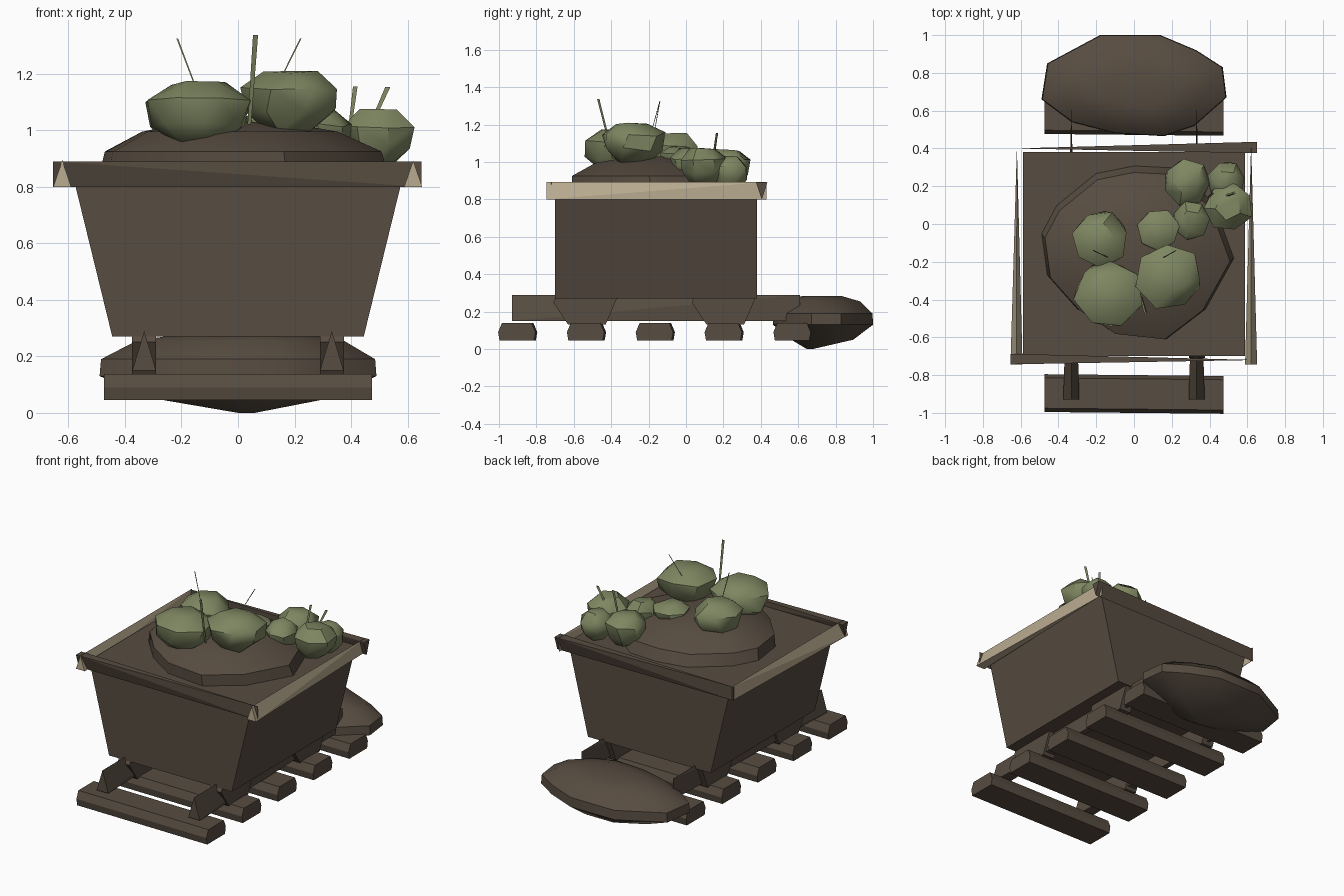
import bpy, bmesh, math, random
from mathutils import Vector

random.seed(4)
cube = bpy.data.objects.get("Cube")
if cube:
    bpy.data.objects.remove(cube, do_unlink=True)


def material(name, rgb):
    m = bpy.data.materials.new(name)
    m.use_nodes = True
    m.diffuse_color = (*rgb, 1)
    m.node_tree.nodes["Principled BSDF"].inputs["Base Color"].default_value = (*rgb, 1)
    return m


BROWN = material("dark brown wood", (0.095, 0.072, 0.052))
TAN = material("pale tan trim", (0.49, 0.41, 0.28))
GREEN = material("olive green", (0.21, 0.24, 0.12))


def finish(bm, name, mat, smooth=None):
    bmesh.ops.recalc_face_normals(bm, faces=bm.faces)
    mesh = bpy.data.meshes.new(name)
    bm.to_mesh(mesh)
    bm.free()
    mesh.materials.append(mat)
    obj = bpy.data.objects.new(name, mesh)
    bpy.context.collection.objects.link(obj)
    if smooth:
        bpy.ops.object.select_all(action='DESELECT')
        obj.select_set(True)
        bpy.context.view_layer.objects.active = obj
        bpy.ops.object.shade_smooth_by_angle(angle=math.radians(smooth))
    return obj


def hull(name, points, mat, smooth=None):
    """Convex solid around a few points."""
    bm = bmesh.new()
    for p in points:
        bm.verts.new(p)
    res = bmesh.ops.convex_hull(bm, input=bm.verts)
    junk = {v for v in res["geom_interior"] if isinstance(v, bmesh.types.BMVert)}
    bmesh.ops.delete(bm, geom=list(junk), context='VERTS')
    bmesh.ops.dissolve_limit(bm, angle_limit=0.02, verts=bm.verts, edges=bm.edges)
    return finish(bm, name, mat, smooth)


def wedge(name, start, end, half, z0, z1, mat, point_up=True):
    """Beam with a triangular start that narrows to an upright edge."""
    a, b = Vector(start), Vector(end)
    along = (b - a).normalized()
    side = Vector((-along.y, along.x)) * half
    base, tip = (z0, z1) if point_up else (z1, z0)
    pts = [(*(a + side), base), (*(a - side), base), (*a, tip), (*b, z0), (*b, z1)]
    return hull(name, pts, mat)


def ringed(name, outline, rings, mat, smooth):
    """Lump made of one outline scaled at several heights: (z, scale, dy)."""
    cx = sum(p[0] for p in outline) / len(outline)
    cy = sum(p[1] for p in outline) / len(outline)
    pts = []
    for z, s, dy in rings:
        for x, y in outline:
            pts.append((cx + (x - cx) * s, cy + (y - cy) * s + dy, z))
    return hull(name, pts, mat, smooth)


# Tapered cart body
hull("cart_body", [(sx * x, y, z) for sx in (-1, 1) for y in (-0.70, 0.38)
                   for x, z in ((0.445, 0.27), (0.588, 0.855))], BROWN)

# Rim bars round the top
wedge("front_rim", (-0.655, -0.715), (0.65, -0.72), 0.028, 0.80, 0.89, BROWN, False)
wedge("back_rim", (0.65, 0.405), (-0.63, 0.40), 0.03, 0.80, 0.89, BROWN, False)
wedge("right_rim", (-0.622, -0.745), (-0.62, 0.41), 0.032, 0.80, 0.893, TAN)
wedge("left_rim", (0.62, -0.745), (0.62, 0.43), 0.032, 0.80, 0.893, TAN)

# Track rails and wheels
for side, sx in (("right", -1), ("left", 1)):
    wedge(side + "_track_rail", (sx * 0.332, -0.93), (sx * 0.332, 0.61), 0.042,
          0.15, 0.29, BROWN)
    for end, cy in (("front", -0.54), ("back", 0.20)):
        profile = [(-0.17, 0.25), (-0.09, 0.13), (0.11, 0.13), (0.17, 0.27),
                   (0.10, 0.38), (-0.10, 0.38)]
        hull(f"{end}_{side}_wheel", [(sx * x, cy + y, z) for x in (0.29, 0.375)
                                     for y, z in profile], BROWN)

# Sleepers under the track
for i in range(5):
    cy = -0.9 + i * 0.368
    section = [(-0.092, 0.045), (0.092, 0.045), (-0.1, 0.09), (0.1, 0.09),
               (-0.08, 0.138), (0.08, 0.138)]
    hull(f"sleeper_{i + 1}", [(x, cy + y - x * 0.01, z) for x in (-0.475, 0.475)
                              for y, z in section], BROWN)

# Boulder behind the cart
boulder_outline = [(-0.49, 0.66), (-0.46, 0.85), (-0.18, 1.0), (0.14, 1.0),
                   (0.33, 0.92), (0.47, 0.83), (0.49, 0.67), (0.32, 0.52),
                   (0.16, 0.465), (-0.10, 0.48), (-0.33, 0.54)]
ringed("boulder", boulder_outline,
       [(0.0, 0.06, -0.06), (0.05, 0.62, 0), (0.13, 1, 0), (0.19, 0.99, 0),
        (0.255, 0.75, 0), (0.283, 0.4, 0)], BROWN, 40)

# Earth heaped in the cart
mound_outline = [(-0.49, -0.05), (-0.41, 0.10), (-0.20, 0.27), (0.0, 0.31),
                 (0.20, 0.30), (0.42, 0.12), (0.53, -0.18), (0.38, -0.45),
                 (0.17, -0.61), (-0.10, -0.58), (-0.30, -0.45), (-0.46, -0.27)]
ringed("earth_mound", mound_outline,
       [(0.85, 1, 0), (0.925, 0.96, -0.02), (0.995, 0.68, -0.03), (1.03, 0.32, 0)],
       BROWN, 35)

# Green fruit: x, y, z, radius, height radius
fruit = [(-0.135, -0.37, 1.06, 0.18, 0.115), (0.185, -0.28, 1.105, 0.175, 0.11),
         (-0.18, -0.08, 1.05, 0.15, 0.10), (0.28, 0.22, 0.965, 0.125, 0.10),
         (0.50, 0.09, 0.975, 0.13, 0.095), (0.30, 0.02, 0.985, 0.10, 0.085),
         (0.13, -0.03, 1.02, 0.11, 0.06), (0.49, 0.23, 0.94, 0.10, 0.09)]
for i, (x, y, z, r, h) in enumerate(fruit):
    pts = []
    for lift, width, count in ((-1, 0.5, 5), (-0.35, 0.93, 7), (0.4, 1, 7), (0.97, 0.55, 5)):
        turn = random.uniform(0, 1)
        for k in range(count):
            a = turn + k * math.tau / count
            w = r * width * random.uniform(0.94, 1.06)
            dz = h * lift + random.uniform(-0.1, 0.1) * h
            pts.append((x + w * math.cos(a), y + w * math.sin(a), z + dz))
    hull(f"fruit_{i + 1}", pts, GREEN, 38)

# Stalks: foot, tip, half width at the tip
stalks = [((-0.13, -0.18, 1.10), (-0.215, -0.14, 1.325), 0.003),
          ((0.04, -0.39, 1.02), (0.062, -0.47, 1.337), 0.009),
          ((0.15, -0.18, 1.18), (0.222, -0.14, 1.325), 0.003),
          ((0.395, 0.145, 1.0), (0.415, 0.165, 1.155), 0.008),
          ((0.475, 0.145, 1.03), (0.53, 0.165, 1.153), 0.009)]
for i, (foot, tip, w) in enumerate(stalks):
    hull(f"stalk_{i + 1}", [(p[0] + dx * s, p[1] + dy * s, p[2])
                            for p, s in ((foot, w * 0.7), (tip, w))
                            for dx, dy in ((-1, -0.6), (1, -0.6), (0, 0.8))], GREEN)
